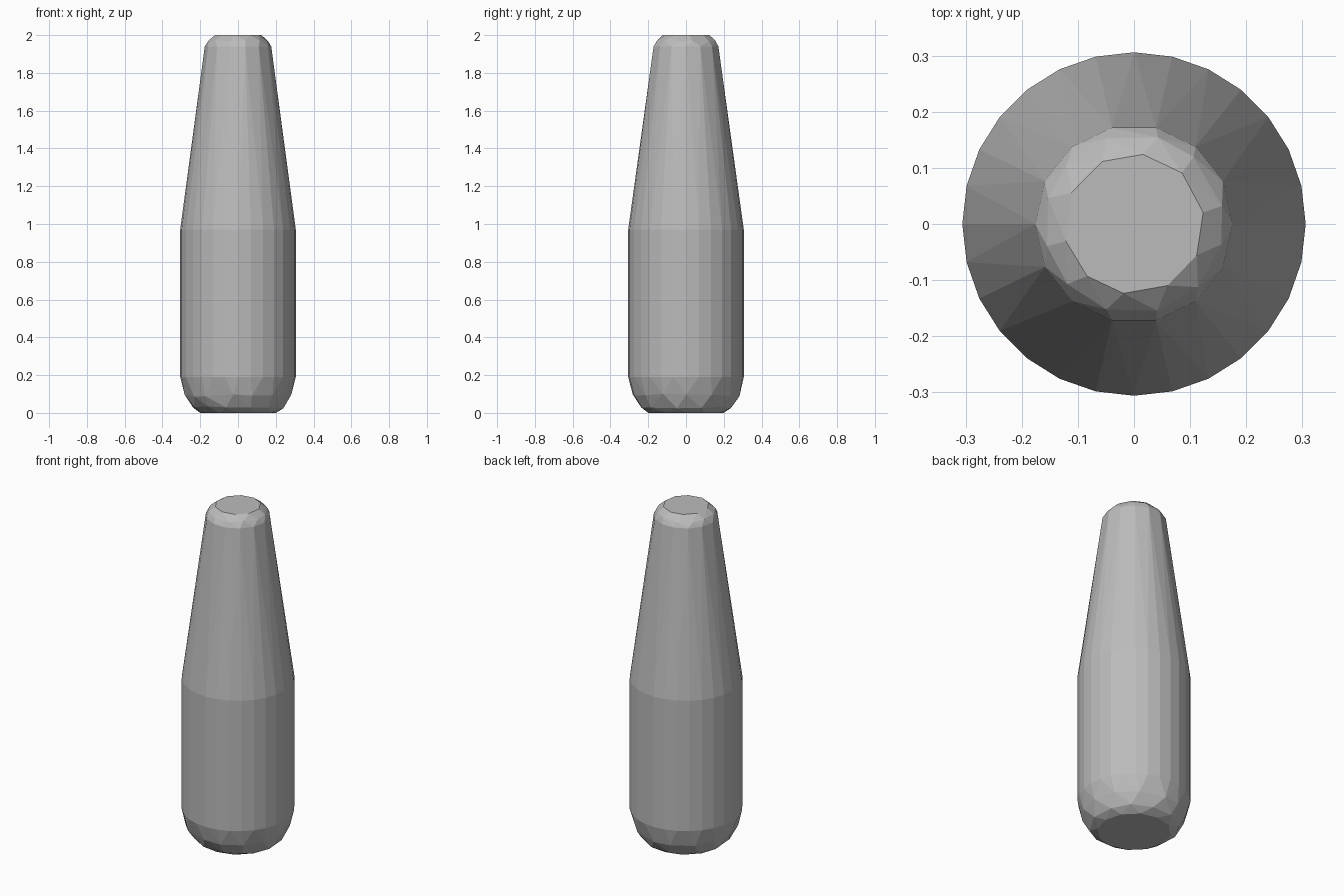
import bpy, bmesh, math, random

random.seed(4)
cube = bpy.data.objects.get("Cube")
if cube:
    bpy.data.objects.remove(cube, do_unlink=True)

grey = bpy.data.materials.new("plain_grey")
grey.use_nodes = True
colour = (0.5, 0.5, 0.5, 1)
grey.diffuse_color = colour
grey.node_tree.nodes["Principled BSDF"].inputs["Base Color"].default_value = colour

bm = bmesh.new()


def ring(radius, z, sides, turn=0.0, jitter=0.0, drop=0.0):
    """Add a ring of points, optionally with uneven spacing and height."""
    for i in range(sides):
        a = math.tau * (i + turn + random.uniform(-jitter, jitter)) / sides
        h = z + random.uniform(-drop, drop)
        bm.verts.new((radius * math.cos(a), radius * math.sin(a), h))


# Rounded, roughly faceted base
ring(0.20, 0.0, 12)
ring(0.245, 0.03, 12, 0.5, 0.2, 0.006)
ring(0.283, 0.095, 14, 0.2, 0.2, 0.012)
# Straight lower body and tapered neck
ring(0.306, 0.19, 28)
ring(0.306, 0.97, 28)
ring(0.176, 1.94, 14)
# Faceted rounded tip
ring(0.160, 1.97, 12, 0.5, 0.15, 0.004)
ring(0.125, 2.0, 10, 0.3, 0.1)

# The body is convex, so a hull skins the rings with uneven facets
hull = bmesh.ops.convex_hull(bm, input=bm.verts[:])
loose = [v for v in bm.verts if not v.link_faces]
bmesh.ops.delete(bm, geom=loose, context="VERTS")
bmesh.ops.dissolve_limit(bm, angle_limit=math.radians(1),
                         verts=bm.verts[:], edges=bm.edges[:])
bmesh.ops.recalc_face_normals(bm, faces=bm.faces[:])

mesh = bpy.data.meshes.new("bottle_body")
bm.to_mesh(mesh)
bm.free()
mesh.materials.append(grey)
body = bpy.data.objects.new("bottle_body", mesh)
bpy.context.collection.objects.link(body)

# Soft long sides, crisp facets at both ends
bpy.ops.object.select_all(action="DESELECT")
body.select_set(True)
bpy.context.view_layer.objects.active = body
bpy.ops.object.shade_flat()
